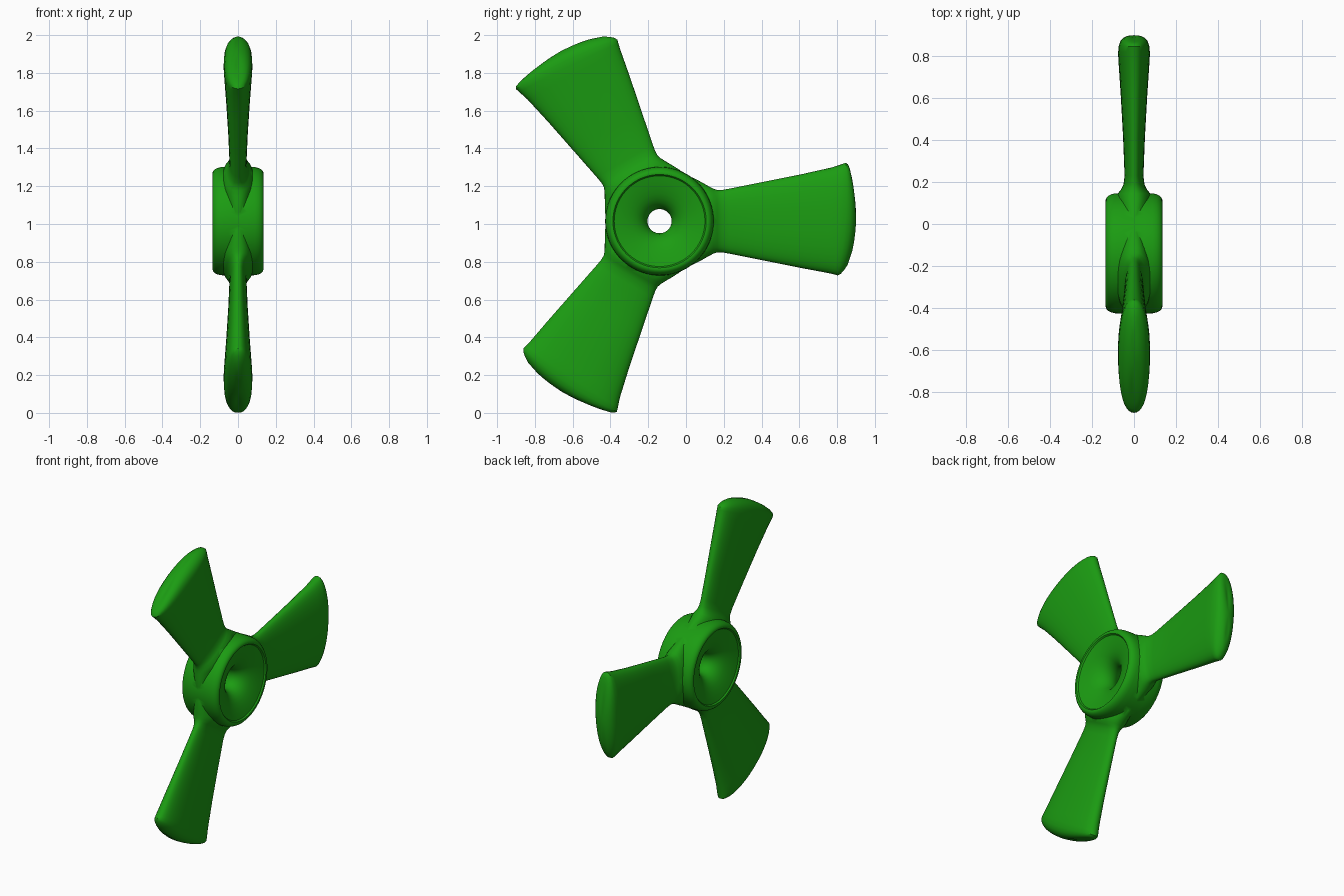
import bpy, bmesh, math
from mathutils import Matrix, Vector

if "Cube" in bpy.data.objects:
    bpy.data.objects.remove(bpy.data.objects["Cube"])

CENTRE = Vector((0, -0.14, 1.015))
green = bpy.data.materials.new("green_plastic")
green.diffuse_color = (0.011, 0.33, 0.006, 1)
green.use_nodes = True
green.node_tree.nodes["Principled BSDF"].inputs["Base Color"].default_value = green.diffuse_color


def make_object(name, bm):
    bmesh.ops.recalc_face_normals(bm, faces=bm.faces)
    mesh = bpy.data.meshes.new(name)
    bm.to_mesh(mesh)
    bm.free()
    mesh.materials.append(green)
    obj = bpy.data.objects.new(name, mesh)
    bpy.context.collection.objects.link(obj)
    return obj


def bridge(bm, a, b):
    for i in range(len(a)):
        j = (i + 1) % len(a)
        bm.faces.new((a[i], a[j], b[j], b[i]))


def make_hub():
    # half profile (x, radius) from outer wall to bore, mirrored in x
    half = [(0.05, .288), (0.09, .286), (0.108, .282), (0.122, .275), (0.131, .266),
            (0.135, .256), (0.134, .247), (0.125, .24), (0.118, .21), (0.108, .175),
            (0.097, .145), (0.085, .12), (0.069, .098), (0.05, .081), (0.027, .069)]
    profile = [(0, .288)] + half + [(0, .064)] + [(-x, r) for x, r in reversed(half)]
    bm = bmesh.new()
    n = 72
    rings = []
    for x, r in profile:
        rings.append([bm.verts.new(CENTRE + Vector((x, r * math.cos(2 * math.pi * k / n),
                      r * math.sin(2 * math.pi * k / n)))) for k in range(n)])
    for a, b in zip(rings, rings[1:] + rings[:1]):
        bridge(bm, a, b)
    return make_object("propeller", bm)


def spow(v, p):
    return math.copysign(abs(v) ** p, v)


def make_blade(index):
    # sections: distance from axis, half chord, half thickness, tip sag, tip skew
    sections = [(.145, .243, .060, 0, 0), (.185, .226, .068, 0, 0), (.225, .205, .076, 0, 0),
                (.26, .185, .082, 0, 0), (.285, .172, .078, 0, 0), (.305, .165, .062, 0, 0),
                (.33, .165, .050, 0, 0), (.37, .172, .045, 0, 0), (.55, .208, .052, 0, 0),
                (.75, .248, .063, 0, 0), (.90, .279, .073, 0, .01), (.95, .292, .076, .005, .02),
                (.985, .298, .074, .02, .022), (1.01, .29, .066, .032, .02),
                (1.026, .27, .053, .035, .016), (1.036, .235, .035, .03, .01),
                (1.04, .16, .016, .016, .004)]
    spin = Matrix.Rotation(index * math.tau / 3, 4, 'X')
    bm = bmesh.new()
    n = 40
    rings = []
    for dist, chord, thick, sag, skew in sections:
        ring = []
        for k in range(n):
            c, s = math.cos(math.tau * k / n), math.sin(math.tau * k / n)
            c, s = spow(c, .88), spow(s, .88)
            p = Vector((thick * s, dist - sag * c * c + skew * c, chord * c + skew * .5))
            ring.append(bm.verts.new(CENTRE + spin @ p))
        rings.append(ring)
    for a, b in zip(rings, rings[1:]):
        bridge(bm, a, b)
    # close root and tip
    bm.faces.new(rings[0])
    tip = bm.verts.new(CENTRE + spin @ Vector((0, 1.041, 0)))
    for k in range(n):
        bm.faces.new((rings[-1][k], rings[-1][(k + 1) % n], tip))
    return make_object(f"blade_{index + 1}", bm)


# Weld three blades onto the hub
hub = make_hub()
blades = [make_blade(i) for i in range(3)]
bpy.context.view_layer.objects.active = hub
hub.select_set(True)
for blade in blades:
    mod = hub.modifiers.new("weld", 'BOOLEAN')
    mod.operation = 'UNION'
    mod.solver = 'EXACT'
    mod.object = blade
    bpy.ops.object.modifier_apply(modifier=mod.name)
for blade in blades:
    bpy.data.objects.remove(blade)
bpy.ops.object.shade_smooth_by_angle(angle=math.radians(38))
